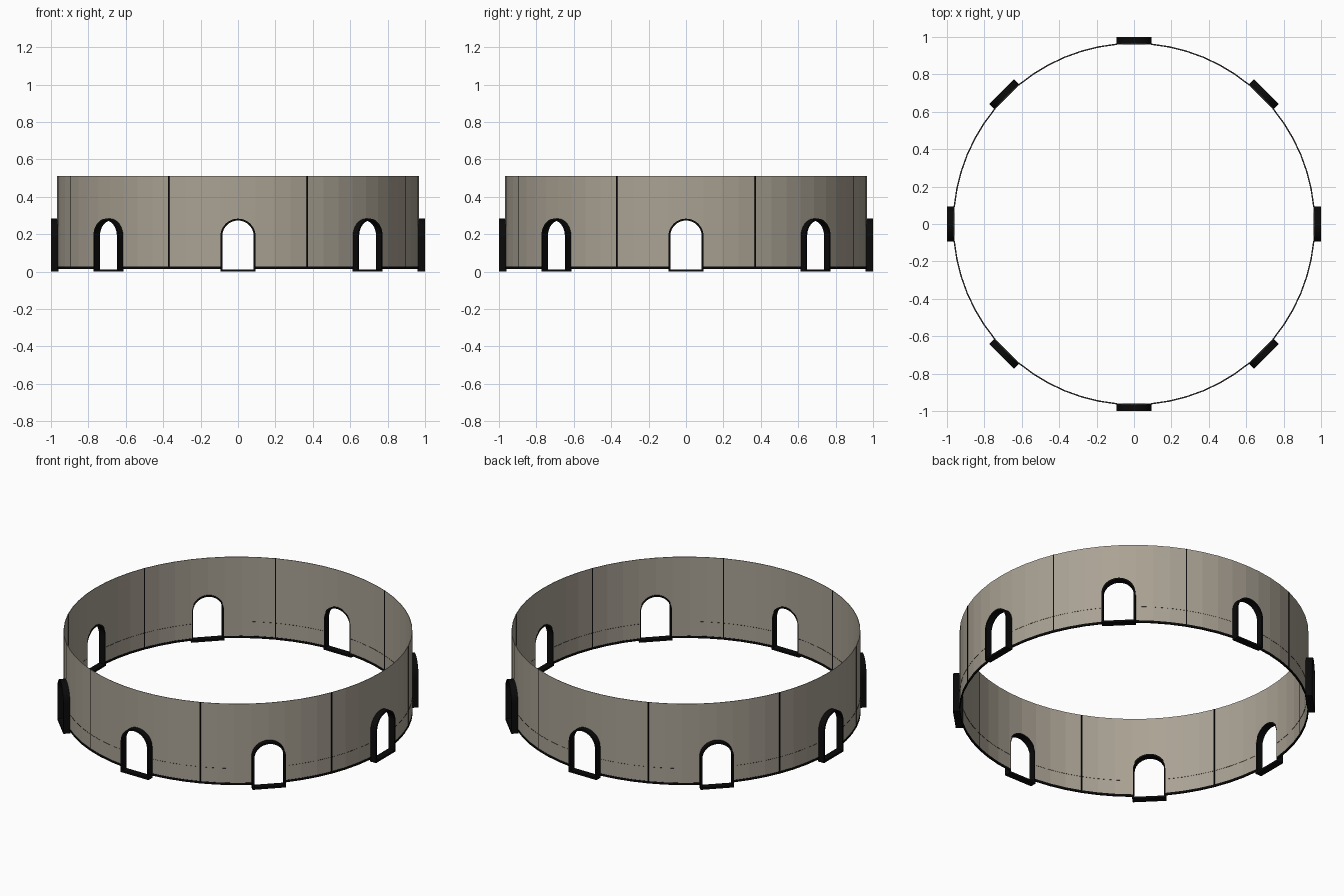
import bpy, bmesh, math
from mathutils import Matrix, Vector

if "Cube" in bpy.data.objects:
    bpy.data.objects.remove(bpy.data.objects["Cube"], do_unlink=True)

R = 0.967          # outer wall radius
SEGMENTS = 64
BAYS = 8


def material(name, rgb):
    m = bpy.data.materials.new(name)
    m.use_nodes = True
    m.diffuse_color = (*rgb, 1)
    bsdf = m.node_tree.nodes["Principled BSDF"]
    bsdf.inputs["Base Color"].default_value = (*rgb, 1)
    bsdf.inputs["Roughness"].default_value = 0.8
    return m


stone = material("warm grey stone", (0.40, 0.36, 0.295))
black = material("black trim", (0.003, 0.003, 0.003))


def finish(name, bm, mat):
    bmesh.ops.recalc_face_normals(bm, faces=bm.faces)
    mesh = bpy.data.meshes.new(name)
    bm.to_mesh(mesh)
    bm.free()
    mesh.materials.append(mat)
    obj = bpy.data.objects.new(name, mesh)
    bpy.context.collection.objects.link(obj)
    return obj


def ring(name, r_in, r_out, z0, z1, mat):
    """Closed band with a rectangular section."""
    bm = bmesh.new()
    section = [(r_in, z0), (r_out, z0), (r_out, z1), (r_in, z1)]
    loops = []
    for i in range(SEGMENTS):
        a = math.tau * i / SEGMENTS
        loops.append([bm.verts.new((r * math.cos(a), r * math.sin(a), z)) for r, z in section])
    for i, a in enumerate(loops):
        b = loops[(i + 1) % SEGMENTS]
        for k in range(4):
            n = (k + 1) % 4
            bm.faces.new((a[k], b[k], b[n], a[n]))
    return finish(name, bm, mat)


def arch(half, top, bottom, steps=20):
    """Round-topped doorway outline as (across, up) points."""
    pts = [(-half, bottom), (half, bottom)]
    for i in range(steps + 1):
        a = math.pi * i / steps
        pts.append((half * math.cos(a), top - half + half * math.sin(a)))
    return pts


def place(pts, r, spin):
    return [spin @ Vector((x, -r, z)) for x, z in pts]


def bays(offset=0.0):
    return [Matrix.Rotation(math.tau * (i + offset) / BAYS, 3, 'Z') for i in range(BAYS)]


# Doorway cutter, one prism per bay
bm = bmesh.new()
for spin in bays():
    outline = arch(0.090, 0.278, -0.05)
    near = [bm.verts.new(p) for p in place(outline, 0.90, spin)]
    far = [bm.verts.new(p) for p in place(outline, 1.05, spin)]
    bm.faces.new(near)
    bm.faces.new(far)
    for i in range(len(near)):
        j = (i + 1) % len(near)
        bm.faces.new((near[i], near[j], far[j], far[i]))
cutter = finish("doorway_cutter", bm, black)
cutter.hide_render = True

# Wall and base trim, both interrupted by the doorways
wall = ring("round_wall", R - 0.003, R, 0.02, 0.51, stone)
base = ring("base_trim", R - 0.005, R + 0.002, 0.014, 0.027, black)
for obj in (wall, base):
    mod = obj.modifiers.new("doorways", 'BOOLEAN')
    mod.operation = 'DIFFERENCE'
    mod.solver = 'EXACT'
    mod.object = cutter
    bpy.context.view_layer.objects.active = obj
    bpy.ops.object.modifier_apply(modifier=mod.name)
bpy.data.objects.remove(cutter, do_unlink=True)

# Doorway frames with sills
for n, spin in enumerate(bays()):
    bm = bmesh.new()
    loops = [[bm.verts.new(p) for p in place(arch(*shape), r, spin)]
             for shape, r in (((0.094, 0.283, 0.0), 0.960), ((0.094, 0.283, 0.0), 1.0),
                              ((0.084, 0.273, 0.012), 1.0), ((0.084, 0.273, 0.012), 0.960))]
    for k in range(4):
        a, b = loops[k], loops[(k + 1) % 4]
        for i in range(len(a)):
            j = (i + 1) % len(a)
            bm.faces.new((a[i], a[j], b[j], b[i]))
    finish(f"door_frame_{n + 1}", bm, black)

# Vertical panel joints between the bays
bm = bmesh.new()
for spin in bays(0.5):
    m = (spin.to_4x4() @ Matrix.Translation((0, -R + 0.001, 0.265))
         @ Matrix.Diagonal((0.006, 0.006, 0.49, 1)))
    bmesh.ops.create_cube(bm, size=1, matrix=m)
finish("panel_joints", bm, black)

# Hairline course around the wall, broken at the doorways
bm = bmesh.new()
gap = math.asin(0.094 / R)
for n in range(BAYS):
    start = math.tau * n / BAYS + gap
    sweep = math.tau / BAYS - 2 * gap
    pairs = []
    for i in range(9):
        a = start + sweep * i / 8
        pairs.append([bm.verts.new((r * math.cos(a), r * math.sin(a), 0.115))
                      for r in (R - 0.005, R + 0.001)])
    for a, b in zip(pairs, pairs[1:]):
        bm.faces.new((a[0], a[1], b[1], b[0]))
finish("wall_course_line", bm, black)
